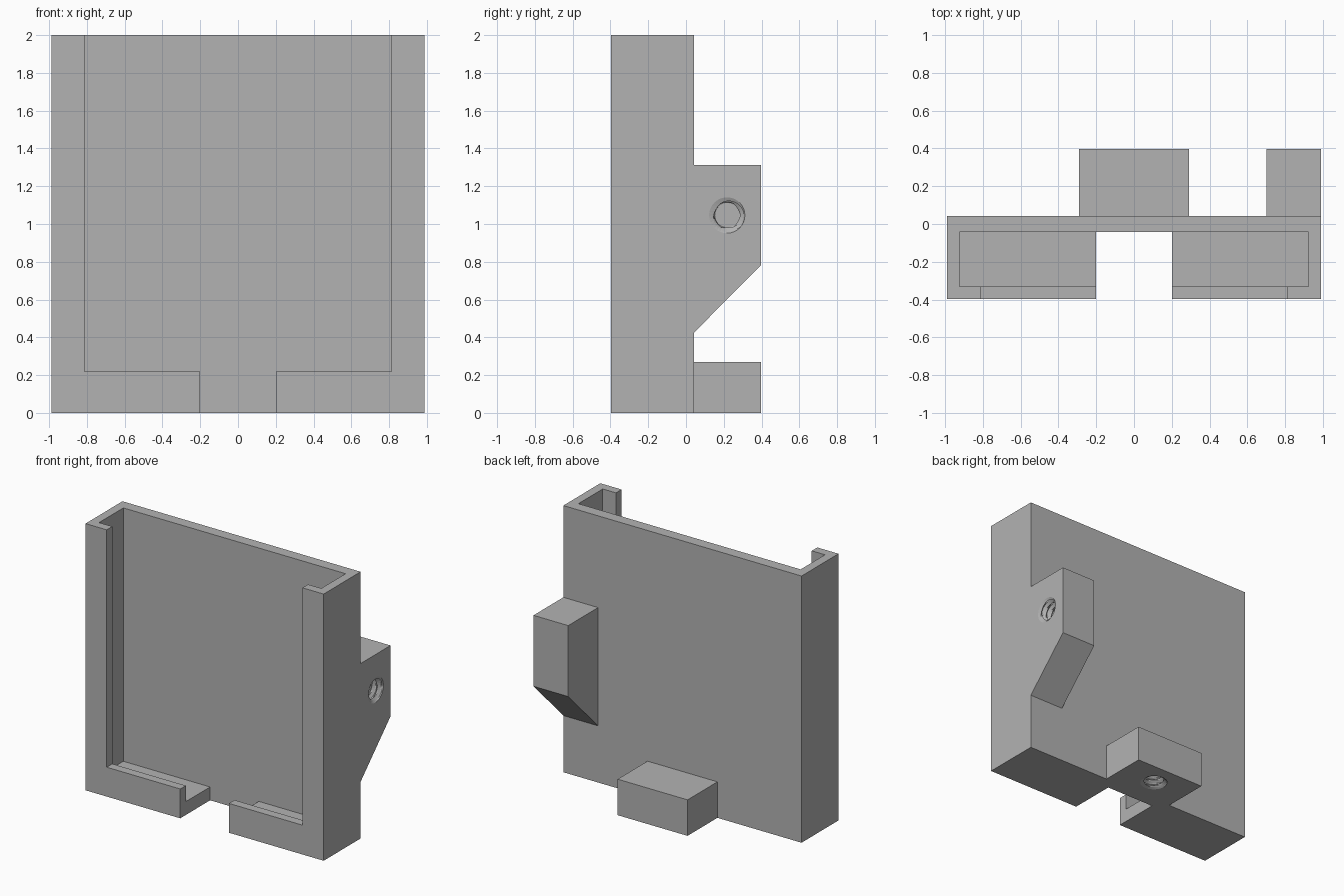
import bpy, bmesh
from math import cos, sin, pi
from mathutils import Matrix, Vector

if "Cube" in bpy.data.objects:
    bpy.data.objects.remove(bpy.data.objects["Cube"], do_unlink=True)

grey = bpy.data.materials.new("plain grey")
grey.use_nodes = True
grey.diffuse_color = (0.45, 0.45, 0.45, 1)
grey.node_tree.nodes["Principled BSDF"].inputs["Base Color"].default_value = (0.45, 0.45, 0.45, 1)


def finish(name, bm):
    bmesh.ops.recalc_face_normals(bm, faces=bm.faces)
    mesh = bpy.data.meshes.new(name)
    bm.to_mesh(mesh)
    bm.free()
    mesh.materials.append(grey)
    obj = bpy.data.objects.new(name, mesh)
    bpy.context.collection.objects.link(obj)
    return obj


def box(name, x, y, z):
    bm = bmesh.new()
    bmesh.ops.create_cube(bm, size=1)
    for v in bm.verts:
        v.co = [(lo + hi) / 2 + c * (hi - lo) for c, (lo, hi) in zip(v.co, (x, y, z))]
    return finish(name, bm)


def side_profile(name, x, points):
    """Extrude a (y, z) outline along x."""
    bm = bmesh.new()
    face = bm.faces.new([bm.verts.new((x[0], y, z)) for y, z in points])
    moved = bmesh.ops.extrude_face_region(bm, geom=[face])["geom"]
    verts = [v for v in moved if isinstance(v, bmesh.types.BMVert)]
    bmesh.ops.translate(bm, verts=verts, vec=(x[1] - x[0], 0, 0))
    return finish(name, bm)


def thread_cutter(name, matrix, depth=0.2, minor=0.065, major=0.095, pitch=0.045):
    """Threaded plug running from just outside the mouth at z = 0 down +z."""
    bm = bmesh.new()
    sides, step = 32, pitch / 6
    rows = round(depth / step)
    rings = []
    for i in range(-2, rows + 1):
        ring = []
        for k in range(sides):
            phase = (i * step / pitch + k / sides) % 1
            r = minor + (major - minor) * (1 - abs(2 * phase - 1))
            if i <= 0:
                r = major        # plain round mouth
            elif i == rows:
                r = minor        # flat blind end
            a = 2 * pi * k / sides
            ring.append(bm.verts.new((r * cos(a), r * sin(a), i * step)))
        rings.append(ring)
    for low, high in zip(rings, rings[1:]):
        for k in range(sides):
            n = (k + 1) % sides
            bm.faces.new((low[k], low[n], high[n]))
            bm.faces.new((low[k], high[n], high[k]))
    bm.faces.new(rings[0])
    bm.faces.new(rings[-1])
    bm.transform(matrix)
    return finish(name, bm)


def combine(target, other, operation):
    """Apply a boolean and discard the second object."""
    mod = target.modifiers.new(operation.lower(), "BOOLEAN")
    mod.operation, mod.solver, mod.object = operation, "EXACT", other
    other.hide_render = True
    bpy.context.view_layer.objects.active = target
    bpy.ops.object.modifier_apply(modifier=mod.name)
    bpy.data.objects.remove(other, do_unlink=True)


W, FRONT, BACK, REAR = 0.988, -0.396, 0.042, 0.396

# Holder shell: solid block hollowed out, opened at the front and notched below
holder = box("holder_shell", (-W, W), (FRONT, BACK), (0, 2))
combine(holder, box("cavity", (-0.922, 0.922), (-0.33, -0.042), (0.1, 2.2)), "DIFFERENCE")
combine(holder, box("front_opening", (-0.812, 0.812), (-0.6, -0.2), (0.22, 2.2)), "DIFFERENCE")
combine(holder, box("bottom_notch", (-0.202, 0.202), (-0.6, -0.042), (-0.2, 0.5)), "DIFFERENCE")

# Side mount with a sloped underside, flush with the side wall
outline = [(0, 1.312), (REAR, 1.312), (REAR, 0.78), (BACK, 0.425), (0, 0.425)]
combine(holder, side_profile("side_mount", (0.7, W), outline), "UNION")

# Bottom mount, flush with the underside
combine(holder, box("bottom_mount", (-0.29, 0.29), (0, REAR), (0, 0.27)), "UNION")

# Blind threaded holes in both mounts
side_hole = Matrix.Translation(Vector((W, 0.217, 1.046))) @ Matrix.Rotation(-pi / 2, 4, "Y")
combine(holder, thread_cutter("side_hole", side_hole), "DIFFERENCE")
bottom_hole = Matrix.Translation(Vector((0, 0.217, 0)))
combine(holder, thread_cutter("bottom_hole", bottom_hole), "DIFFERENCE")
